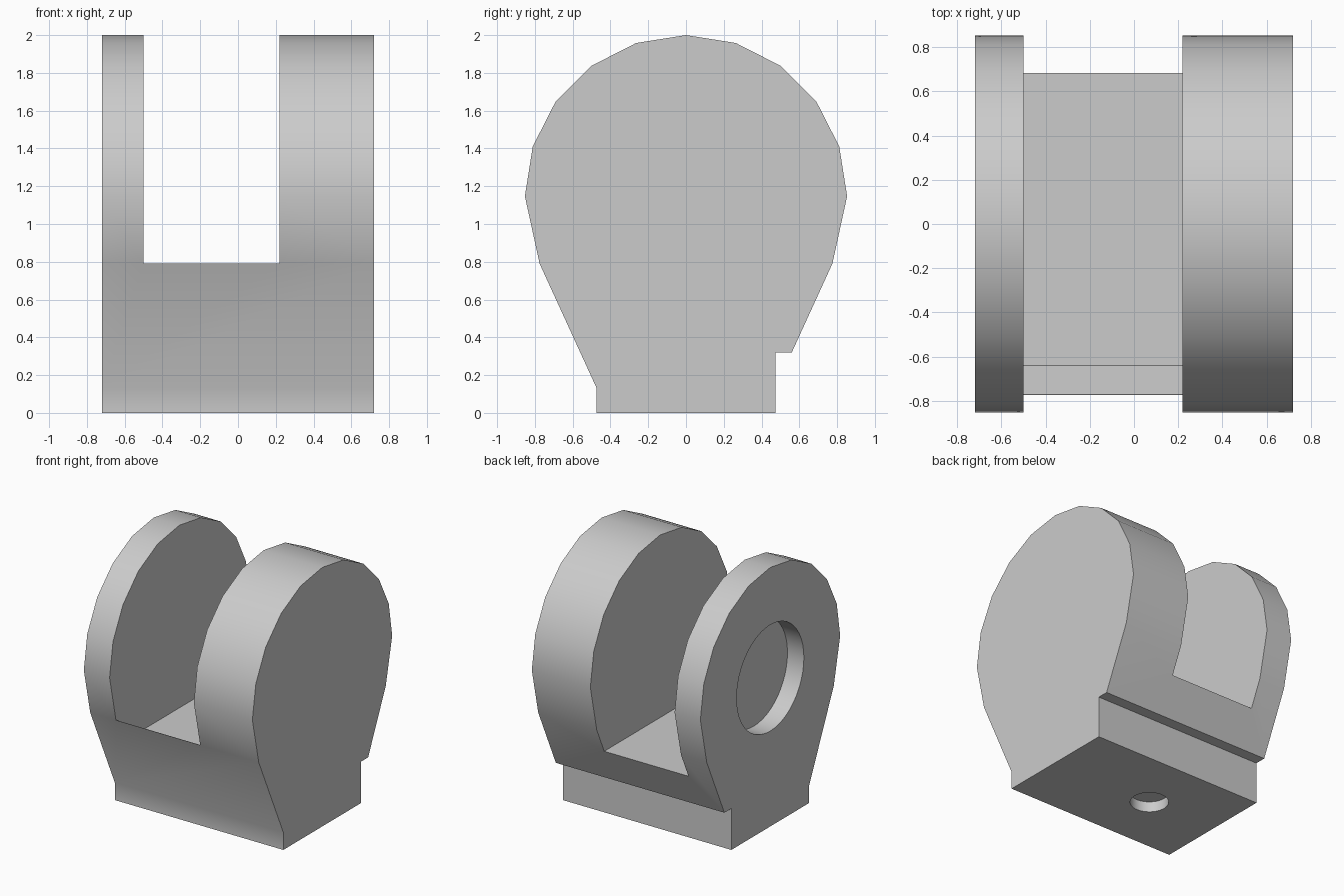
import bpy, bmesh, math
from mathutils import Matrix

old = bpy.data.objects.get("Cube")
if old:
    bpy.data.objects.remove(old, do_unlink=True)

grey = bpy.data.materials.new("plain_grey")
grey.use_nodes = True
colour = (0.6, 0.6, 0.6, 1)
grey.diffuse_color = colour
grey.node_tree.nodes["Principled BSDF"].inputs["Base Color"].default_value = colour


def add_object(name, bm):
    bmesh.ops.recalc_face_normals(bm, faces=bm.faces)
    mesh = bpy.data.meshes.new(name)
    bm.to_mesh(mesh)
    bm.free()
    mesh.materials.append(grey)
    obj = bpy.data.objects.new(name, mesh)
    bpy.context.collection.objects.link(obj)
    return obj


def extrude_profile(name, points, x0, x1):
    """Extrude a (y, z) outline along x."""
    bm = bmesh.new()
    face = bm.faces.new([bm.verts.new((x0, y, z)) for y, z in points])
    new = bmesh.ops.extrude_face_region(bm, geom=[face])["geom"]
    verts = [v for v in new if isinstance(v, bmesh.types.BMVert)]
    bmesh.ops.translate(bm, verts=verts, vec=(x1 - x0, 0, 0))
    return add_object(name, bm)


def cylinder(name, radius, depth, matrix):
    bm = bmesh.new()
    bmesh.ops.create_cone(bm, cap_ends=True, segments=48, radius1=radius,
                          radius2=radius, depth=depth, matrix=matrix)
    return add_object(name, bm)


def cut(body, cutter):
    mod = body.modifiers.new("cut", 'BOOLEAN')
    mod.operation = 'DIFFERENCE'
    mod.solver = 'EXACT'
    mod.object = cutter
    cutter.hide_render = True
    bpy.context.view_layer.objects.active = body
    bpy.ops.object.modifier_apply(modifier=mod.name)
    bpy.data.objects.remove(cutter, do_unlink=True)


# Body outline: round head, tapered neck, upright foot with a step at the back
HALF_WIDTH, RADIUS, CENTRE_Z = 0.72, 0.853, 1.147
head = [(RADIUS * math.cos(math.radians(18 * i)),
         CENTRE_Z + RADIUS * math.sin(math.radians(18 * i))) for i in range(11)]
front = [(-0.775, 0.79), (-0.475, 0.135), (-0.475, 0)]
back = [(0.475, 0), (0.475, 0.32), (0.56, 0.32), (0.775, 0.79)]
body = extrude_profile("bracket_body", head + front + back, -HALF_WIDTH, HALF_WIDTH)

# Slot between the cheeks, with a raised sloping lip at the front
slot = [(-1, 0.79), (-0.772, 0.79), (-0.64, 0.59), (1, 0.59), (1, 2.2), (-1, 2.2)]
cut(body, extrude_profile("slot_cutter", slot, -0.5, 0.22))

# Blind round recess in the outside of the thin cheek
side = Matrix.Translation((-HALF_WIDTH, 0, CENTRE_Z)) @ Matrix.Rotation(math.pi / 2, 4, 'Y')
cut(body, cylinder("recess_cutter", 0.41, 2 * 0.14, side))

# Shallow round hole in the underside
cut(body, cylinder("hole_cutter", 0.135, 2 * 0.08, Matrix.Translation((-0.14, 0, 0))))

# Smooth rims, crisp edges
bpy.ops.object.select_all(action='DESELECT')
body.select_set(True)
bpy.context.view_layer.objects.active = body
bpy.ops.object.shade_smooth_by_angle(angle=math.radians(30))
